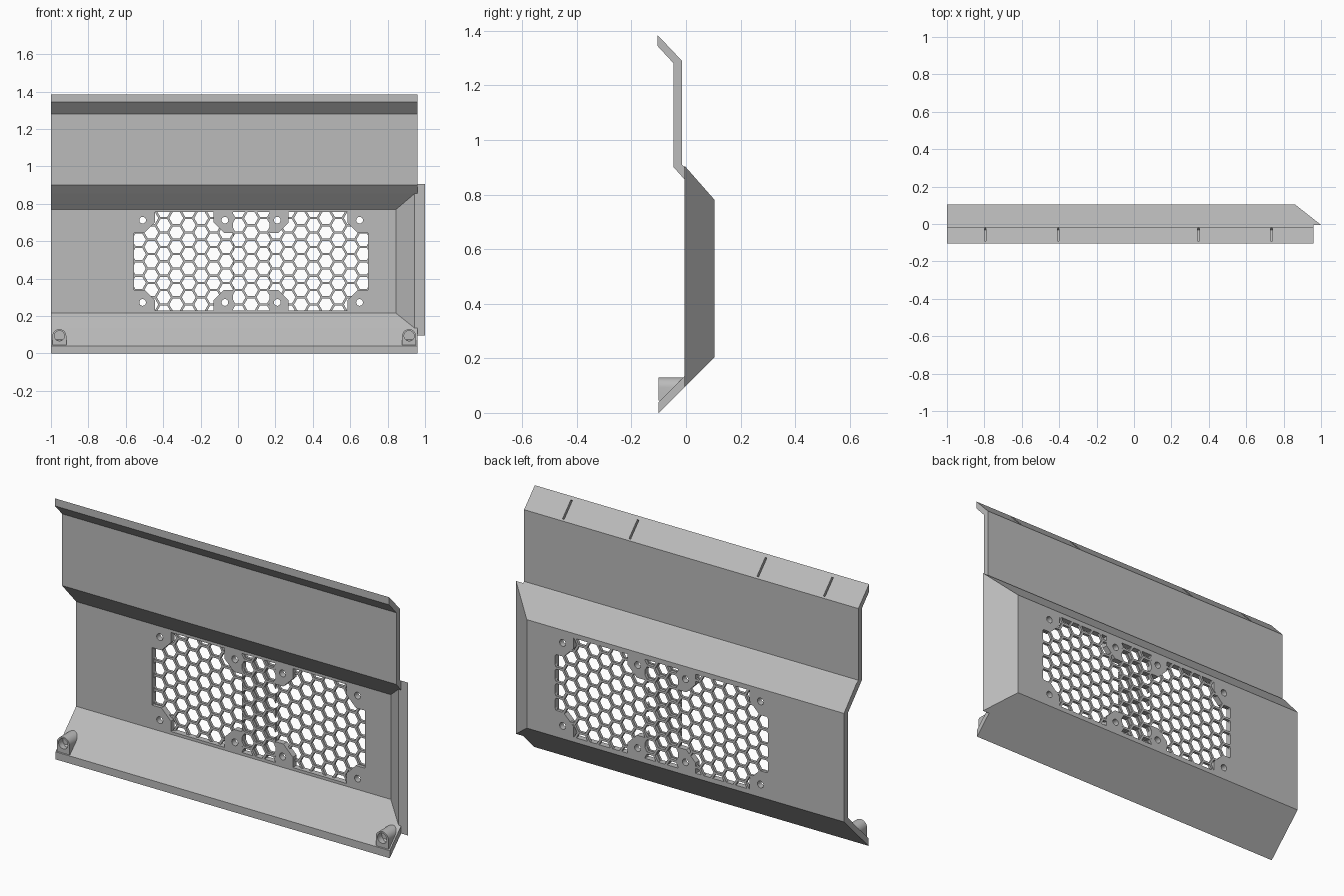
import bpy
import bmesh
import math

if "Cube" in bpy.data.objects:
    bpy.data.objects.remove(bpy.data.objects["Cube"], do_unlink=True)

grey = bpy.data.materials.new("sheet_grey")
grey.use_nodes = True
grey.diffuse_color = (0.5, 0.5, 0.5, 1)
grey.node_tree.nodes["Principled BSDF"].inputs["Base Color"].default_value = (0.5, 0.5, 0.5, 1)


def add_prism(bm, outline, start, end):
    """Join two mapped copies of an outline into a closed solid."""
    a = [bm.verts.new(start(*p)) for p in outline]
    b = [bm.verts.new(end(*p)) for p in outline]
    n = len(a)
    bm.faces.new(a)
    bm.faces.new(b[::-1])
    for i in range(n):
        j = (i + 1) % n
        bm.faces.new((a[j], a[i], b[i], b[j]))


def make(name, bm):
    bmesh.ops.recalc_face_normals(bm, faces=bm.faces)
    mesh = bpy.data.meshes.new(name)
    bm.to_mesh(mesh)
    bm.free()
    obj = bpy.data.objects.new(name, mesh)
    bpy.context.collection.objects.link(obj)
    mesh.materials.append(grey)
    return obj


def prism(name, outline, start, end):
    bm = bmesh.new()
    add_prism(bm, outline, start, end)
    return make(name, bm)


def cut(obj, cutter):
    cutter.hide_render = True
    bpy.context.view_layer.objects.active = obj
    mod = obj.modifiers.new("cut", "BOOLEAN")
    mod.operation = "DIFFERENCE"
    mod.solver = "EXACT"
    mod.object = cutter
    bpy.ops.object.modifier_apply(modifier=mod.name)


def circle(x, z, r, n, turn=0.0):
    return [(x + r * math.cos(turn + math.tau * i / n),
             z + r * math.sin(turn + math.tau * i / n)) for i in range(n)]


def at_x(x):
    return lambda y, z: (x, y, z)


def at_y(y):
    return lambda x, z: (x, y, z)


LEFT_END, SPLIT = 0.96, -0.005
FRONT, BACK = 0.073, 0.105


def slant(y, z):
    """Slanted end plane of the trough."""
    return (1.0 - (y - SPLIT) * 0.14 / 0.11, y, z)


# Folded sheet: lower flange, trough and upper panel
prism("lower_flange", [(-0.1, 0), (SPLIT, 0.095), (SPLIT, 0.135), (-0.1, 0.04)],
      at_x(-1), at_x(LEFT_END))
trough = prism("trough", [(SPLIT, 0.095), (BACK, 0.205), (BACK, 0.78), (SPLIT, 0.905),
                          (SPLIT, 0.855), (FRONT, 0.77), (FRONT, 0.215), (SPLIT, 0.135)],
               at_x(-1), slant)
upper = prism("upper_panel", [(SPLIT, 0.855), (SPLIT, 0.9), (-0.015, 0.91), (-0.015, 1.29),
                              (-0.105, 1.385), (-0.105, 1.345), (-0.045, 1.28), (-0.045, 0.9)],
              at_x(-1), at_x(LEFT_END))

# Slanted end wall closing the trough on one side
prism("end_wall", [(0.86, BACK), (1.0, SPLIT), (0.945, SPLIT), (0.845, FRONT)],
      lambda x, y: (x, y, 0.095 + (y - SPLIT)),
      lambda x, y: (x, y, 0.905 - (y - SPLIT) * 1.136))

# Shallow grooves on the top lip
bm = bmesh.new()
groove = [(-0.002, 1.317), (-0.072, 1.391), (-0.102, 1.361), (-0.032, 1.287)]
for x in (-0.795, -0.405, 0.345, 0.735):
    add_prism(bm, groove, at_x(x - 0.005), at_x(x + 0.005))
cut(upper, make("groove_cutter", bm))

# Vent opening with corner tabs, mirrored from one quarter
CX, CZ = 0.07, 0.4925
HALF_W, HALF_H, TAB = 0.0975, 0.2625, 0.1525
quarter = [(0.625, TAB), (0.57, TAB), (0.515, 0.2075), (0.515, HALF_H), (0.2, HALF_H),
           (0.2, 0.2075), (0.145, TAB), (HALF_W, TAB), (HALF_W, HALF_H)]
upper_half = quarter + [(-x, z) for x, z in reversed(quarter)]
full = upper_half + [(x, -z) for x, z in reversed(upper_half)]
opening = [(CX + x, CZ + z) for x, z in full]

bm = bmesh.new()
add_prism(bm, opening, at_y(FRONT - 0.03), at_y(BACK + 0.03))
for sx in (-1, 1):
    for dx in (0.14, 0.58):
        for sz in (-1, 1):
            add_prism(bm, circle(CX + sx * dx, CZ + sz * 0.22, 0.018, 20),
                      at_y(FRONT - 0.03), at_y(BACK + 0.03))
cut(trough, make("vent_cutter", bm))

# Honeycomb grille, doubled by a front layer in the middle bay
PITCH = 0.077
bm = bmesh.new()
for col in range(-10, 11):
    for row in range(-4, 5):
        z = CZ + (row + 0.5 * (col % 2)) * PITCH
        add_prism(bm, circle(CX + col * PITCH * 0.866, z, 0.0375, 6), at_y(0), at_y(0.2))
hexes = make("honeycomb_cutter", bm)
grille = prism("grille", opening, at_y(BACK - 0.015), at_y(BACK))
bay = [(CX + sx * HALF_W, CZ + sz * HALF_H) for sx, sz in ((-1, -1), (1, -1), (1, 1), (-1, 1))]
middle = prism("middle_grille", bay, at_y(FRONT), at_y(FRONT + 0.012))
cut(grille, hexes)
cut(middle, hexes)

# Screw bosses on the lower flange: round top, square foot
for side, x in (("right", -0.955), ("left", 0.915)):
    arc = [(x + 0.037 * math.cos(math.pi * i / 16), 0.093 + 0.037 * math.sin(math.pi * i / 16))
           for i in range(17)]
    boss = prism(side + "_boss", arc + [(x - 0.037, 0.045), (x + 0.037, 0.045)],
                 at_y(-0.1), lambda bx, bz: (bx, bz - 0.13, bz))
    cut(boss, prism("boss_cutter", circle(x, 0.094, 0.027, 24), at_y(-0.15), at_y(-0.065)))
    bpy.ops.object.select_all(action="DESELECT")
    boss.select_set(True)
    bpy.context.view_layer.objects.active = boss
    bpy.ops.object.shade_smooth_by_angle(angle=math.radians(30))

# Remove the used cutters
for obj in [o for o in bpy.data.objects if "_cutter" in o.name]:
    bpy.data.objects.remove(obj, do_unlink=True)
